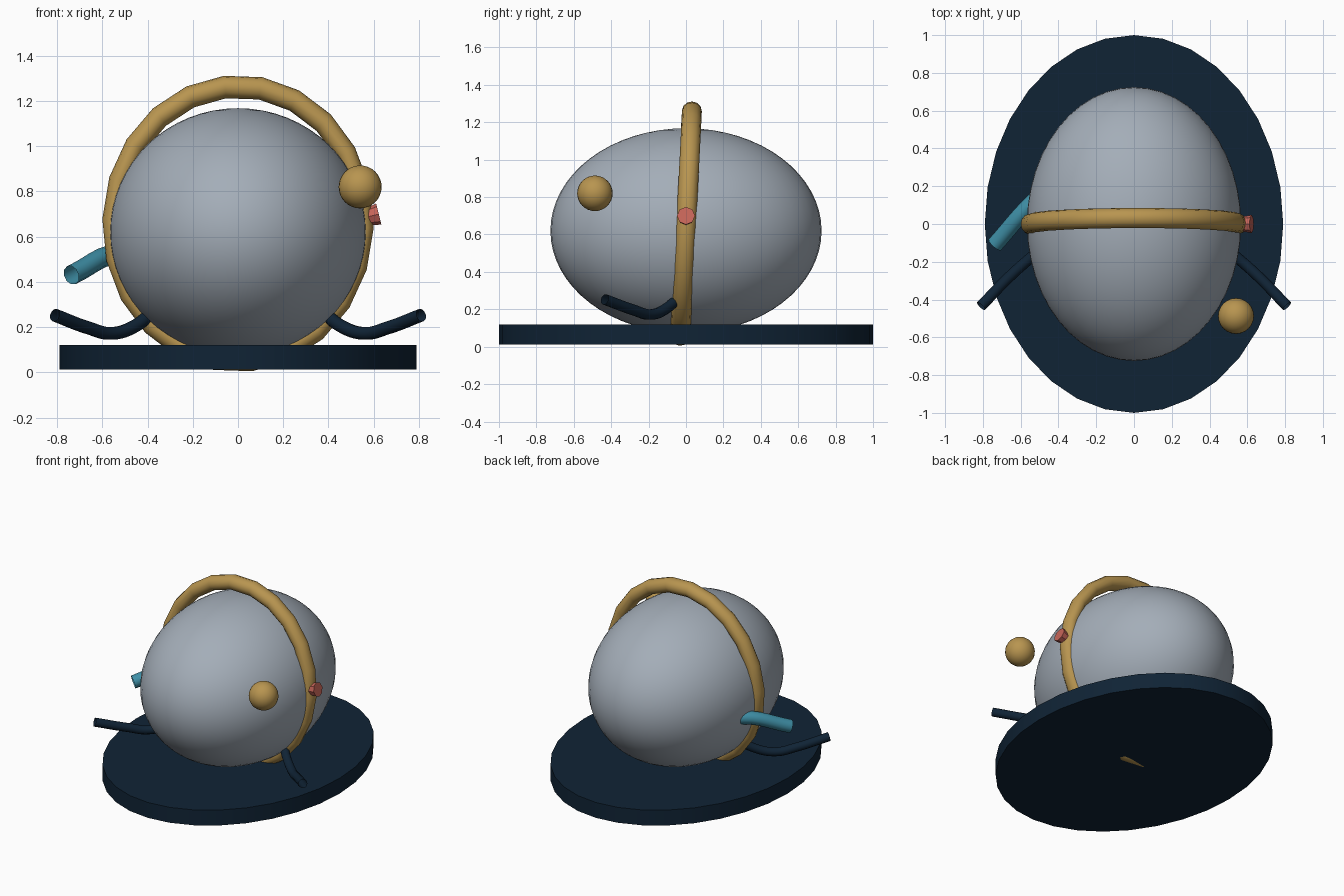
import bpy
from math import radians

if "Cube" in bpy.data.objects:
    bpy.data.objects.remove(bpy.data.objects["Cube"])


def material(name, rgb):
    m = bpy.data.materials.new(name)
    m.diffuse_color = (*rgb, 1)
    m.use_nodes = True
    m.node_tree.nodes["Principled BSDF"].inputs["Base Color"].default_value = m.diffuse_color
    return m


NAVY = material("navy", (0.005, 0.017, 0.036))
GREY = material("grey", (0.37, 0.42, 0.48))
GOLD = material("gold", (0.48, 0.30, 0.08))
RED = material("red", (0.57, 0.13, 0.10))
TEAL = material("teal", (0.05, 0.28, 0.39))


def finish(name, mat, scale=(1, 1, 1), angle=40):
    ob = bpy.context.object
    ob.name = name
    ob.scale = scale
    ob.data.materials.append(mat)
    bpy.ops.object.transform_apply(location=False, rotation=False, scale=True)
    bpy.ops.object.shade_smooth_by_angle(angle=radians(angle))
    return ob


def pipe(name, points, radius, mat):
    """Smooth open-ended tube through the points."""
    cu = bpy.data.curves.new(name, "CURVE")
    cu.dimensions = "3D"
    cu.bevel_depth = radius
    cu.bevel_resolution = 3
    cu.resolution_u = 6
    sp = cu.splines.new("BEZIER")
    sp.bezier_points.add(len(points) - 1)
    for bp, p in zip(sp.bezier_points, points):
        bp.co = p
        bp.handle_left_type = bp.handle_right_type = "AUTO"
    ob = bpy.data.objects.new(name, cu)
    bpy.context.collection.objects.link(ob)
    bpy.ops.object.select_all(action="DESELECT")
    ob.select_set(True)
    bpy.context.view_layer.objects.active = ob
    bpy.ops.object.convert(target="MESH")
    return finish(name, mat)


# Oval base plate
bpy.ops.mesh.primitive_cylinder_add(vertices=32, radius=1, depth=0.108, location=(0, 0, 0.066))
finish("base", NAVY, (0.79, 1, 1), 30)

# Egg-shaped body
bpy.ops.mesh.primitive_uv_sphere_add(segments=48, ring_count=32, radius=1, location=(0, 0, 0.62))
finish("body", GREY, (0.567, 0.725, 0.548))

# Slightly tilted hoop around the body
bpy.ops.mesh.primitive_torus_add(major_segments=22, minor_segments=12, major_radius=0.608,
                                 minor_radius=0.05, location=(0, 0, 0.658),
                                 rotation=(radians(87), radians(2), 0))
finish("hoop", GOLD, (0.912, 1, 1.06))

# Floating ball
bpy.ops.mesh.primitive_uv_sphere_add(segments=24, ring_count=16, radius=0.095,
                                     location=(0.54, -0.487, 0.82))
finish("ball", GOLD)

# Small flared knob on the hoop
bpy.ops.mesh.primitive_cone_add(vertices=8, radius1=0.03, radius2=0.048, depth=0.1,
                                location=(0.574, 0, 0.688), rotation=(0, radians(76), 0))
finish("knob", RED, angle=30)

# Hollow pipe running through the body
pipe("side_pipe", [(-0.737, -0.11, 0.43), (-0.52, 0.13, 0.525), (-0.25, 0.34, 0.45),
                   (0.0, 0.5, 0.285)], 0.044, TEAL)

# Curved arms, mirrored left and right
for side, s in (("right", 1), ("left", -1)):
    pipe(side + "_arm", [(s * x, y, z) for x, y, z in
                         ((0.36, -0.02, 0.285), (0.45, -0.10, 0.208), (0.56, -0.19, 0.172),
                          (0.66, -0.28, 0.196), (0.81, -0.435, 0.253))], 0.029, NAVY)
